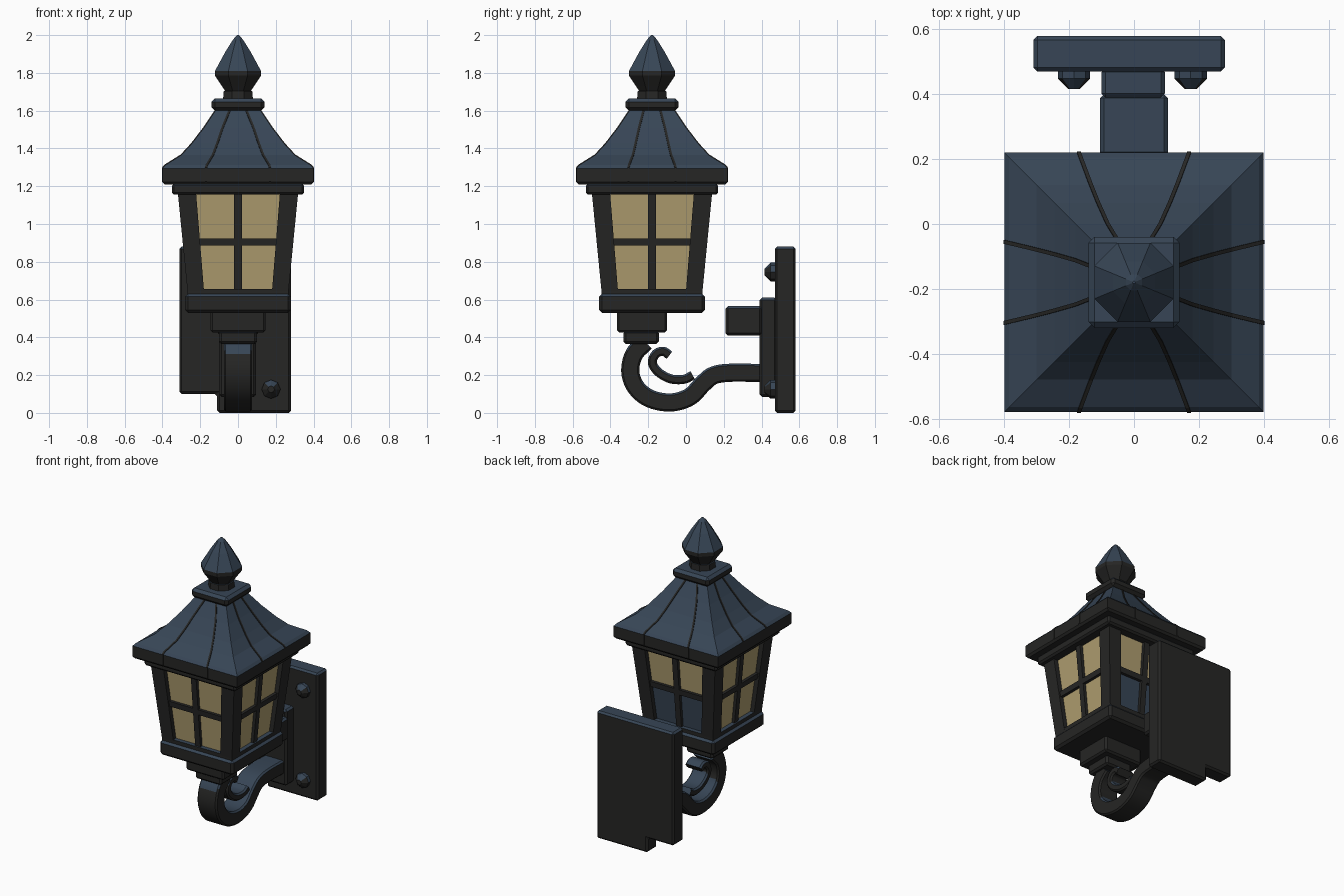
import bpy, bmesh, math
from mathutils import Vector, Matrix

if "Cube" in bpy.data.objects:
    bpy.data.objects.remove(bpy.data.objects["Cube"])

CY = -0.18  # lantern axis


def material(name, rgb):
    m = bpy.data.materials.new(name)
    m.diffuse_color = (*rgb, 1)
    m.use_nodes = True
    m.node_tree.nodes["Principled BSDF"].inputs["Base Color"].default_value = m.diffuse_color
    return m


DARK = material("charcoal iron", (0.019, 0.019, 0.018))
BLUE = material("slate blue", (0.038, 0.060, 0.092))
GLASS = material("warm glass", (0.43, 0.34, 0.16))


def finish(name, bm, bevel=0, rule=None, mats=(DARK, BLUE), smooth=False):
    """Bevel, colour upward faces blue (or by rule), and make the object."""
    bmesh.ops.recalc_face_normals(bm, faces=bm.faces)
    if bevel:
        bmesh.ops.bevel(bm, geom=list(bm.edges), offset=bevel, segments=1,
                        affect='EDGES', profile=0.5)
    bm.normal_update()
    rule = rule or (lambda f: f.normal.z > 0.35)
    for f in bm.faces:
        f.material_index = 1 if rule(f) else 0
    me = bpy.data.meshes.new(name)
    bm.to_mesh(me)
    bm.free()
    for m in mats:
        me.materials.append(m)
    ob = bpy.data.objects.new(name, me)
    bpy.context.collection.objects.link(ob)
    if smooth:
        bpy.context.view_layer.objects.active = ob
        ob.select_set(True)
        bpy.ops.object.shade_smooth_by_angle(angle=math.radians(35))
        ob.select_set(False)
    return ob


def skin(bm, rings, caps=True):
    """Join equal rings of points into a tube."""
    vs = [[bm.verts.new(p) for p in r] for r in rings]
    n = len(vs[0])
    for a, b in zip(vs, vs[1:]):
        for i in range(n):
            j = (i + 1) % n
            bm.faces.new((a[i], a[j], b[j], b[i]))
    if caps:
        bm.faces.new(vs[0][::-1])
        bm.faces.new(vs[-1])


def ring(half, z, n=4, cy=CY):
    """Polygon ring whose flat sides lie at distance half from the axis."""
    r = half / math.cos(math.pi / n)
    return [(r * math.cos(math.pi * (2 * i + 1) / n),
             cy + r * math.sin(math.pi * (2 * i + 1) / n), z) for i in range(n)]


def loft(name, profile, n=4, **kw):
    bm = bmesh.new()
    skin(bm, [ring(h, z, n) for h, z in profile])
    return finish(name, bm, **kw)


def box(name, x, y, z, bevel=0.012):
    bm = bmesh.new()
    skin(bm, [[(x[0], y[0], k), (x[1], y[0], k), (x[1], y[1], k), (x[0], y[1], k)] for k in z])
    return finish(name, bm, bevel)


def slab(name, hx, z, cy=CY, hy=None, bevel=0.012):
    hy = hy or hx
    return box(name, (-hx, hx), (cy - hy, cy + hy), z, bevel)


# Roof with flared eaves
roof = [(0.388, 1.208), (0.40, 1.222), (0.40, 1.295), (0.385, 1.312), (0.30, 1.365),
        (0.245, 1.425), (0.18, 1.51), (0.12, 1.60)]
loft("roof", roof)

# Roof seams: thin dark strips, two on each side
bm = bmesh.new()
for k in range(4):
    rot = Matrix.Translation((0, CY, 0)) @ Matrix.Rotation(k * math.pi / 2, 4, 'Z')
    eave = 0.17 if k % 2 == 0 else 0.125
    for s in (-1, 1):
        rows = []
        for h, z in roof[1:]:
            t = (h - 0.12) / 0.28
            x = s * (0.045 + (eave - 0.045) * t ** 0.8)
            rows.append([rot @ Vector((x + dx, -h + dd, z + dz))
                         for dx, dd, dz in ((-.006, -.003, .003), (.006, -.003, .003),
                                            (.006, .003, -.003), (-.006, .003, -.003))])
        skin(bm, rows)
finish("roof_seams", bm, rule=lambda f: False)

# Collar, neck and finial
slab("roof_collar", 0.14, (1.60, 1.665), bevel=0.018)
loft("finial_neck", [(0.08, 1.65), (0.075, 1.705)], 8)
loft("finial", [(0.062, 1.695), (0.085, 1.73), (0.122, 1.785), (0.122, 1.81),
                (0.065, 1.915), (0.025, 1.978), (0.004, 2.0)], 8)

# Lantern body rails and base
slab("top_rail", 0.35, (1.155, 1.215))
slab("base_slab", 0.28, (0.53, 0.63), bevel=0.015)
slab("base_step_upper", 0.146, (0.425, 0.54), cy=-0.233, hy=0.133)
slab("base_step_lower", 0.10, (0.365, 0.435), cy=-0.237, hy=0.093)
loft("lower_rail", [(0.266, 0.62), (0.268, 0.655)])

# Glass, with the lower back panes covered by a blue panel
loft("glass_panes", [(0.235, 0.62), (0.262, 0.90), (0.287, 1.17)], mats=(GLASS, BLUE),
     rule=lambda f: f.normal.y > 0.5 and f.calc_center_median().z < 0.9)


def face_half(z):
    return 0.266 + (z - 0.63) * 0.098


# Corner posts and glazing bars, one set per side
bm = bmesh.new()
for k in range(4):
    rot = Matrix.Translation((0, CY, 0)) @ Matrix.Rotation(k * math.pi / 2, 4, 'Z')

    def bar(levels):
        skin(bm, [[rot @ Vector(p) for p in ((a, f, z), (b, f, z), (b, g, z), (a, g, z))]
                  for a, b, f, g, z in levels])

    bar([(w, face_half(z), -face_half(z), -w, z) for w, z in ((0.178, 0.62), (0.222, 1.165))])
    bar([(-0.02, 0.02, -face_half(z) + 0.01, -face_half(z) + 0.06, z) for z in (0.62, 1.165)])
    bar([(-0.24, 0.24, -face_half(z) + 0.01, -face_half(z) + 0.06, z) for z in (0.885, 0.922)])
finish("window_frame", bm, rule=lambda f: False)


def smooth_path(pts, steps=5):
    """Catmull-Rom curve through the points."""
    p = [Vector(q) for q in pts]
    p = [2 * p[0] - p[1]] + p + [2 * p[-1] - p[-2]]
    out = []
    for a, b, c, d in zip(p, p[1:], p[2:], p[3:]):
        for i in range(steps):
            t = i / steps
            out.append(0.5 * (2 * b + (c - a) * t + (2 * a - 5 * b + 4 * c - d) * t * t
                              + (3 * b - a - 3 * c + d) * t ** 3))
    return out + [p[-2]]


def strap(name, pts, w, t):
    """Flat bar swept along a y-z path, with chamfered edges."""
    path = smooth_path(pts)
    c = 0.01
    section = [(-w, -t + c), (-w + c, -t), (w - c, -t), (w, -t + c),
               (w, t - c), (w - c, t), (-w + c, t), (-w, t - c)]
    rings = []
    for i, q in enumerate(path):
        d = (path[min(i + 1, len(path) - 1)] - path[max(i - 1, 0)]).normalized()
        rings.append([(x, q.x - d.y * s, q.y + d.x * s) for x, s in section])
    bm = bmesh.new()
    skin(bm, rings)
    finish(name, bm, smooth=True)


# Scrolled arm and inner curl
strap("scroll_arm", [(-0.215, 0.375), (-0.275, 0.31), (-0.295, 0.22), (-0.265, 0.135),
                     (-0.19, 0.075), (-0.08, 0.055), (0.02, 0.085), (0.09, 0.155),
                     (0.15, 0.20), (0.25, 0.213), (0.42, 0.21)], 0.075, 0.048)
strap("scroll_curl", [(0.035, 0.20), (-0.01, 0.178), (-0.08, 0.18), (-0.145, 0.215),
                      (-0.178, 0.265), (-0.16, 0.312), (-0.12, 0.326), (-0.088, 0.305)],
      0.06, 0.024)

# Wall plate with one notched lower corner
outline = [(-0.31, 0.10), (-0.11, 0.10), (-0.11, 0), (0.28, 0), (0.28, 0.88), (-0.31, 0.88)]
bm = bmesh.new()
skin(bm, [[(x, y, z) for x, z in outline] for y in (0.47, 0.58)])
finish("wall_plate", bm, 0.012)

# Bracket plate and stub block
box("bracket_plate", (-0.10, 0.095), (0.39, 0.48), (0.085, 0.61))
box("bracket_block", (-0.105, 0.105), (0.21, 0.40), (0.41, 0.565))

# Three bolts
for i, (bx, bz) in enumerate(((0.175, 0.125), (0.175, 0.745), (-0.185, 0.745))):
    bm = bmesh.new()
    skin(bm, [[(bx + r * math.cos(a * math.pi / 4), y, bz + r * math.sin(a * math.pi / 4))
               for a in range(8)] for r, y in ((0.05, 0.475), (0.05, 0.448), (0.018, 0.416))])
    finish("bolt_%d" % (i + 1), bm)
